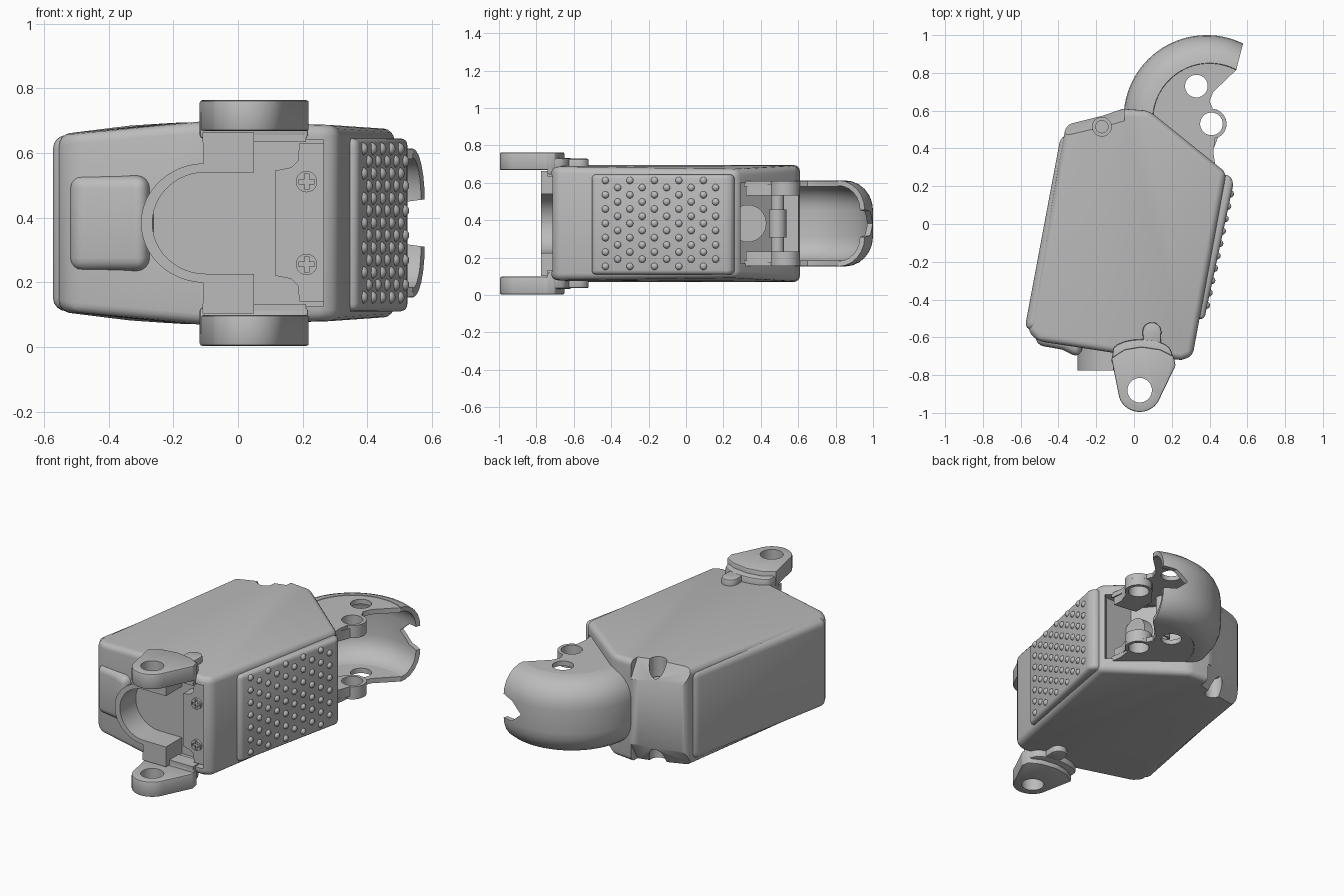
import bpy, bmesh
from math import sin, cos, radians, pi
from mathutils import Matrix, Vector

cube = bpy.data.objects.get("Cube")
if cube:
    bpy.data.objects.remove(cube)

MID = 0.383  # height of the symmetry plane
grey = bpy.data.materials.new("neutral grey")
grey.use_nodes = True
grey.diffuse_color = (0.5, 0.5, 0.5, 1)
grey.node_tree.nodes["Principled BSDF"].inputs["Base Color"].default_value = grey.diffuse_color
parts = []


def make(name, bm):
    bmesh.ops.recalc_face_normals(bm, faces=bm.faces)
    mesh = bpy.data.meshes.new(name)
    bm.to_mesh(mesh)
    bm.free()
    mesh.materials.append(grey)
    ob = bpy.data.objects.new(name, mesh)
    bpy.context.collection.objects.link(ob)
    parts.append(ob)
    return ob


def prism(name, pts, lo, hi, axis="z", bevel=0, seg=2, shape=None):
    """Extrude an outline along z (xy points) or along y (xz points)."""
    bm = bmesh.new()
    put = (lambda p, h: (p[0], p[1], h)) if axis == "z" else (lambda p, h: (p[0], h, p[1]))
    a = [bm.verts.new(put(p, lo)) for p in pts]
    b = [bm.verts.new(put(p, hi)) for p in pts]
    bm.faces.new(a)
    bm.faces.new(b)
    for i in range(len(pts)):
        j = (i + 1) % len(pts)
        bm.faces.new((a[i], a[j], b[j], b[i]))
    bmesh.ops.recalc_face_normals(bm, faces=bm.faces)
    if shape:
        shape(bm, a, b)
    if bevel:
        edges = [e for e in bm.edges if e.calc_face_angle(0) > 0.45]
        bmesh.ops.bevel(bm, geom=edges, offset=bevel, segments=seg, profile=0.5,
                        affect="EDGES", clamp_overlap=True)
    return make(name, bm)


def box(name, lo, hi):
    x, y = lo[0], lo[1]
    return prism(name, [(x, y), (hi[0], y), (hi[0], hi[1]), (x, hi[1])], lo[2], hi[2])


def cyl(name, loc, r, depth, axis="z"):
    bm = bmesh.new()
    turn = {"z": Matrix(), "y": Matrix.Rotation(pi / 2, 4, "X"), "x": Matrix.Rotation(pi / 2, 4, "Y")}
    bmesh.ops.create_cone(bm, cap_ends=True, segments=32, radius1=r, radius2=r, depth=depth,
                          matrix=Matrix.Translation(loc) @ turn[axis])
    return make(name, bm)


def cut(ob, *cutters):
    for c in cutters:
        mod = ob.modifiers.new("cut", "BOOLEAN")
        mod.operation, mod.object, mod.solver = "DIFFERENCE", c, "EXACT"
        bpy.context.view_layer.objects.active = ob
        bpy.ops.object.modifier_apply(modifier=mod.name)
        parts.remove(c)
        bpy.data.objects.remove(c)


def arc(cx, cy, rx, ry, a0, a1, n=16):
    steps = [radians(a0 + (a1 - a0) * i / n) for i in range(n + 1)]
    return [(cx + rx * cos(t), cy + ry * sin(t)) for t in steps]


def span(side, lo, hi):
    """Heights measured from the symmetry plane, for the upper or lower side."""
    return sorted((MID + side * lo, MID + side * hi))


# Main housing with a gently crowned top and bottom
outline = [(-0.12, -0.68), (0.25, -0.72), (0.31, -0.70), (0.49, 0.27), (0.08, 0.60),
           (-0.06, 0.61), (-0.16, 0.575), (-0.36, 0.525), (-0.56, -0.57), (-0.51, -0.62)]


def crown(bm, low, high):
    for ring, s in ((low, -1), (high, 1)):
        bmesh.ops.connect_verts(bm, verts=[ring[0], ring[5]])
        for v in ring:
            d = v.co.x + 0.1
            v.co.z = MID + s * (0.314 - (0.2 if d < 0 else 0.07) * d * d)


def lean(bm, base, tip):
    for v in tip:
        v.co.y -= 0.08


body = prism("housing", outline, 0, 1, bevel=0.035, seg=4, shape=crown)
opening = [(0.265, MID + 0.257), (-0.10, MID + 0.257)] + arc(-0.10, MID, 0.17, 0.16, 90, 270, 20) + [
    (-0.10, MID - 0.257), (0.265, MID - 0.257)]
cut(body,
    prism("rear_cutter", [(0.08, 0.72), (0.04, 0.50), (0.24, 0.26), (0.43, 0.265), (0.65, 0.43)],
          0.17, 0.60),
    prism("front_cutter", opening, -0.9, -0.62, axis="y"))

# Sloped rear shoulders, each with a screw pocket
shoulder = [(-0.70, 0.433), (-0.05, 0.61), (-0.05, 0.9), (-0.70, 0.9)]
for s in (1, -1):
    cut(body, prism("shoulder_cutter", shoulder, MID + s * 0.2, MID + s * 0.34, shape=lean),
        cyl("pocket_cutter", (-0.17, 0.515, MID + s * 0.30), 0.05, 0.24))
    cyl("pocket_screw", (-0.17, 0.515, MID + s * 0.18), 0.035, 0.03)

# Side panel and bump on the right of the front
prism("side_panel", [(-0.58, -0.56), (-0.48, -0.57), (-0.28, 0.48), (-0.387, 0.47)],
      0.11, 0.655, bevel=0.042, seg=4)
prism("front_bump", [(-0.52, -0.50), (-0.52, -0.64), (-0.38, -0.665), (-0.29, -0.71), (-0.24, -0.55)],
      0.235, 0.53, bevel=0.04, seg=4)

# Grip pad with staggered studs
prism("grip_pad", [(0.27, -0.50), (0.372, -0.505), (0.528, 0.22), (0.505, 0.26), (0.40, 0.26)],
      0.11, 0.645, bevel=0.027, seg=3)
bm = bmesh.new()
for col in range(10):
    y = -0.43 + 0.0655 * col
    count = 7 - col % 2
    for row in range(count):
        z = MID + 0.0765 * (row - (count - 1) / 2)
        bmesh.ops.create_uvsphere(bm, u_segments=12, v_segments=8, radius=0.02,
                                  matrix=Matrix.Translation((0.372 + 0.215 * (y + 0.48), y, z)))
make("grip_studs", bm)

# Front hinge ears with flange and tang
ear = arc(0.03, -0.88, 0.115, 0.115, 200, 340) + [
    (0.22, -0.75), (0.21, -0.70), (0.14, -0.665), (0.04, -0.65), (-0.05, -0.665), (-0.12, -0.71)]
flange = [(-0.12, -0.74), (0.22, -0.74), (0.20, -0.68)] + arc(0.04, -0.68, 0.16, 0.07, 20, 160, 8)
tang = [(0.14, -0.66)] + arc(0.095, -0.57, 0.05, 0.05, 0, 180, 10) + [(0.05, -0.66)]
for s in (1, -1):
    hole = cyl("ear_cutter", (0.03, -0.88, MID + s * 0.33), 0.065, 0.4)
    cut(prism("hinge_ear", ear, *span(s, 0.285, 0.38), bevel=0.008), hole)
    prism("ear_flange", flange, *span(s, 0.26, 0.35), bevel=0.012)
    prism("ear_tang", tang, *span(s, 0.26, 0.346), bevel=0.01)
    prism("ear_lip", [(0.02, -0.74), (0.21, -0.74), (0.21, -0.65), (0.02, -0.65)], *span(s, 0.25, 0.29))

# C-shaped yoke between the ears
yoke = [(0.05, MID + 0.28), (-0.11, MID + 0.28)] + arc(-0.10, MID, 0.20, 0.185, 92, 268, 24) + [
    (-0.11, MID - 0.28), (0.05, MID - 0.28), (0.05, MID - 0.157)] + \
    arc(-0.10, MID, 0.165, 0.157, 270, 90, 24) + [(0.05, MID + 0.157)]
prism("hinge_yoke", yoke, -0.775, -0.62, axis="y")

# Access plate with two cross-head screws
plate = [(0.27, 0.14), (0.27, 0.63), (0.19, 0.63), (0.185, 0.575), (0.165, 0.555), (0.115, 0.545),
         (0.115, 0.22), (0.165, 0.21), (0.185, 0.19), (0.19, 0.14)]
prism("access_plate", plate, -0.70, -0.60, axis="y")
for s in (1, -1):
    z = MID + s * 0.128
    screw = cyl("plate_screw", (0.212, -0.70, z), 0.033, 0.03, "y")
    cut(screw, box("slot_a", (0.187, -0.75, z - 0.007), (0.237, -0.705, z + 0.007)),
        box("slot_b", (0.205, -0.75, z - 0.025), (0.219, -0.705, z + 0.025)))

# Curved hook shell at the rear, split at the tip
n = 32
inner = arc(0.40, 0.55, 0.30, 0.30, 62, 190, n)
outer = arc(0.385, 0.56, 0.426, 0.426, 64, 190, n)
section = [(cos(radians(a)), 0.07 + 0.146 * sin(radians(a))) for a in range(90, -1, -15)]
section += [(f, -h) for f, h in reversed(section)]
bm = bmesh.new()
rows = []
for p, q in zip(inner, outer):
    p, q = Vector(p), Vector(q)
    rows.append([bm.verts.new((*p.lerp(q, f), MID + h)) for f, h in section])
for r0, r1 in zip(rows, rows[1:]):
    for k in range(len(section) - 1):
        bm.faces.new((r0[k], r0[k + 1], r1[k + 1], r1[k]))
hook = make("hook_shell", bm)
mod = hook.modifiers.new("wall", "SOLIDIFY")
mod.thickness, mod.offset = 0.028, 0
bpy.context.view_layer.objects.active = hook
bpy.ops.object.modifier_apply(modifier=mod.name)
notch = [(0.43, MID), (0.50, 0.32), (0.65, 0.30), (0.65, 0.466), (0.50, 0.446)]
cut(hook, prism("notch_cutter", notch, 0.75, 1.1, axis="y"))

# Hook cheek plates with two holes and a thicker knuckle each
cheek = inner[:-2] + [(0.10, 0.48), (0.25, 0.34), (0.43, 0.31), (0.42, 0.38), (0.43, 0.455)] + \
    arc(0.41, 0.53, 0.08, 0.08, -65, 85, 12) + [(0.40, 0.65), (0.42, 0.70)]
lug = arc(0.41, 0.53, 0.08, 0.08, -65, 150, 16) + [(0.27, 0.48), (0.27, 0.34), (0.42, 0.32), (0.415, 0.38)]
for s in (1, -1):
    knuckle = prism("hook_knuckle", lug, *span(s, 0.15, 0.21))
    side = prism("hook_cheek", cheek, *span(s, 0.198, 0.228))
    for ob in (knuckle, side):
        cut(ob, cyl("pin_cutter", (0.41, 0.53, MID + s * 0.2), 0.06, 0.3))
    cut(side, cyl("upper_cutter", (0.33, 0.73, MID + s * 0.2), 0.06, 0.3))

# Pivot pin and drive disc inside the rear opening
cyl("pivot_pin", (0.20, 0.49, MID), 0.035, 0.42)
cyl("pivot_sleeve", (0.20, 0.49, MID), 0.046, 0.15)
cyl("drive_disc", (0.25, 0.33, MID), 0.10, 0.06, "x")

# Smooth shading with crisp edges
bpy.ops.object.select_all(action="DESELECT")
for ob in parts:
    ob.select_set(True)
bpy.context.view_layer.objects.active = body
bpy.ops.object.shade_smooth_by_angle(angle=radians(32))
